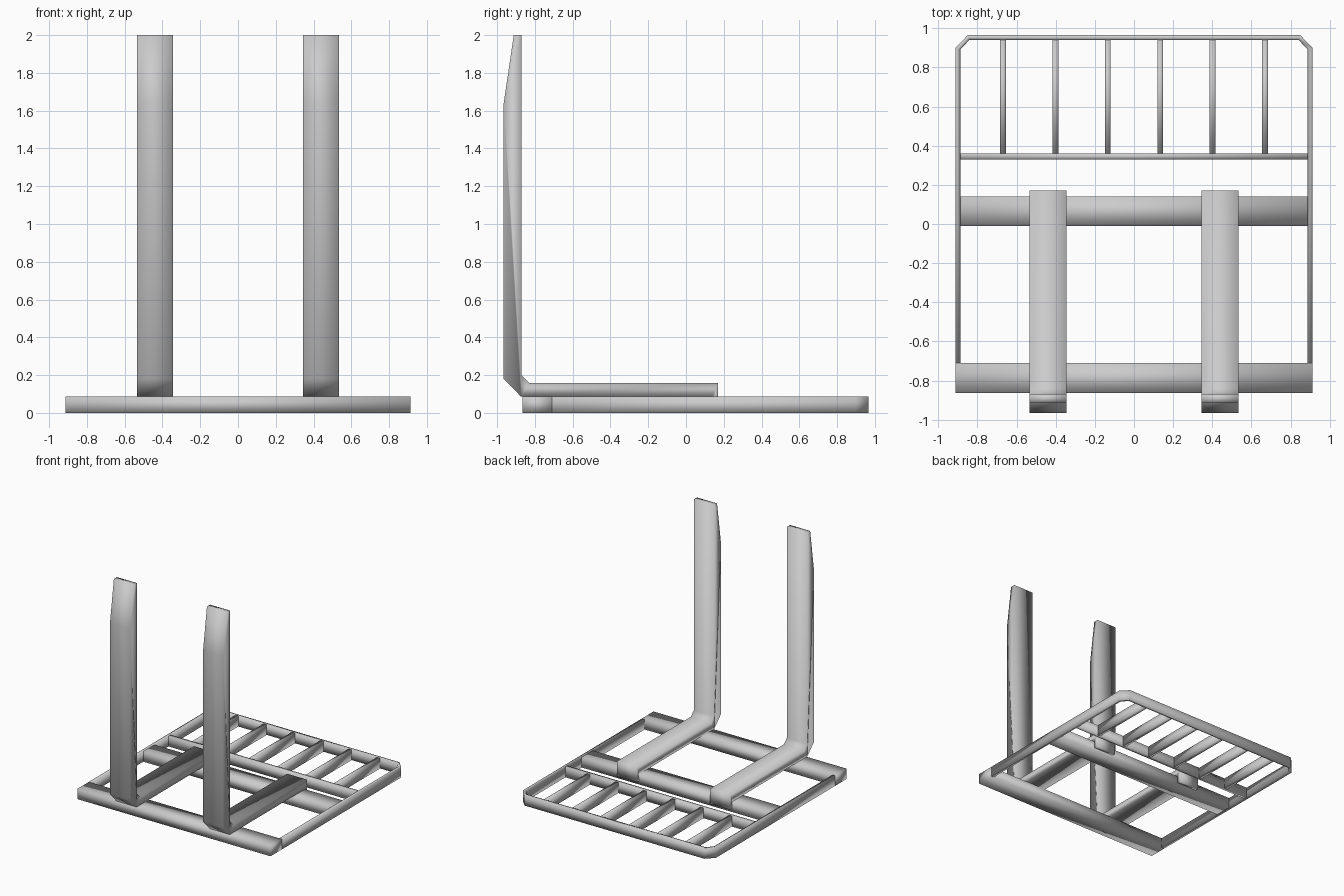
import bpy, bmesh
from mathutils import Vector

if "Cube" in bpy.data.objects:
    bpy.data.objects.remove(bpy.data.objects["Cube"])

H = 0.088  # frame height


def prism(name, outline, depth):
    """Extrude a closed 3D outline along a depth vector, smooth shaded."""
    bm = bmesh.new()
    face = bm.faces.new([bm.verts.new(p) for p in outline])
    ext = bmesh.ops.extrude_face_region(bm, geom=[face])
    moved = [v for v in ext["geom"] if isinstance(v, bmesh.types.BMVert)]
    bmesh.ops.translate(bm, verts=moved, vec=Vector(depth))
    bmesh.ops.recalc_face_normals(bm, faces=bm.faces)
    for f in bm.faces:
        f.smooth = True
    mesh = bpy.data.meshes.new(name)
    bm.to_mesh(mesh)
    bm.free()
    obj = bpy.data.objects.new(name, mesh)
    bpy.context.collection.objects.link(obj)
    return obj


def bar(name, x0, x1, y0, y1):
    return prism(name, [(x0, y0, 0), (x1, y0, 0), (x1, y1, 0), (x0, y1, 0)], (0, 0, H))


# U-shaped outer rail with cut back corners
outer = [(0.913, -0.71), (0.913, 0.90), (0.85, 0.965)]
inner = [(0.888, -0.71), (0.888, 0.892), (0.842, 0.94)]
half = [(x, y, 0) for x, y in outer]
loop = half + [(-x, y, 0) for x, y, _ in reversed(half)]
half_in = [(x, y, 0) for x, y in inner]
loop += [(-x, y, 0) for x, y, _ in half_in] + list(reversed(half_in))
prism("outer_rail", loop, (0, 0, H))

# Cross bars: wide front and middle, thin rear
bar("front_crossbar", -0.913, 0.913, -0.865, -0.71)
bar("middle_crossbar", -0.89, 0.89, -0.01, 0.14)
bar("rear_crossbar", -0.89, 0.89, 0.33, 0.36)

# Backrest slats
for i in range(6):
    x = (i - 2.5) * 0.268
    bar(f"backrest_slat_{i + 1}", x - 0.015, x + 0.015, 0.355, 0.945)

# L-shaped forks with a hook behind the middle crossbar and tapered tips
profile = [(0.17, 0.03), (0.17, 0.158), (-0.83, 0.158), (-0.87, 0.198),
           (-0.87, 2.0), (-0.912, 2.0), (-0.965, 1.64), (-0.965, 0.18),
           (-0.875, 0.088), (0.14, 0.088), (0.14, 0.03)]
for side, x in (("left", -0.535), ("right", 0.345)):
    prism(f"{side}_fork", [(x, y, z) for y, z in profile], (0.19, 0, 0))
